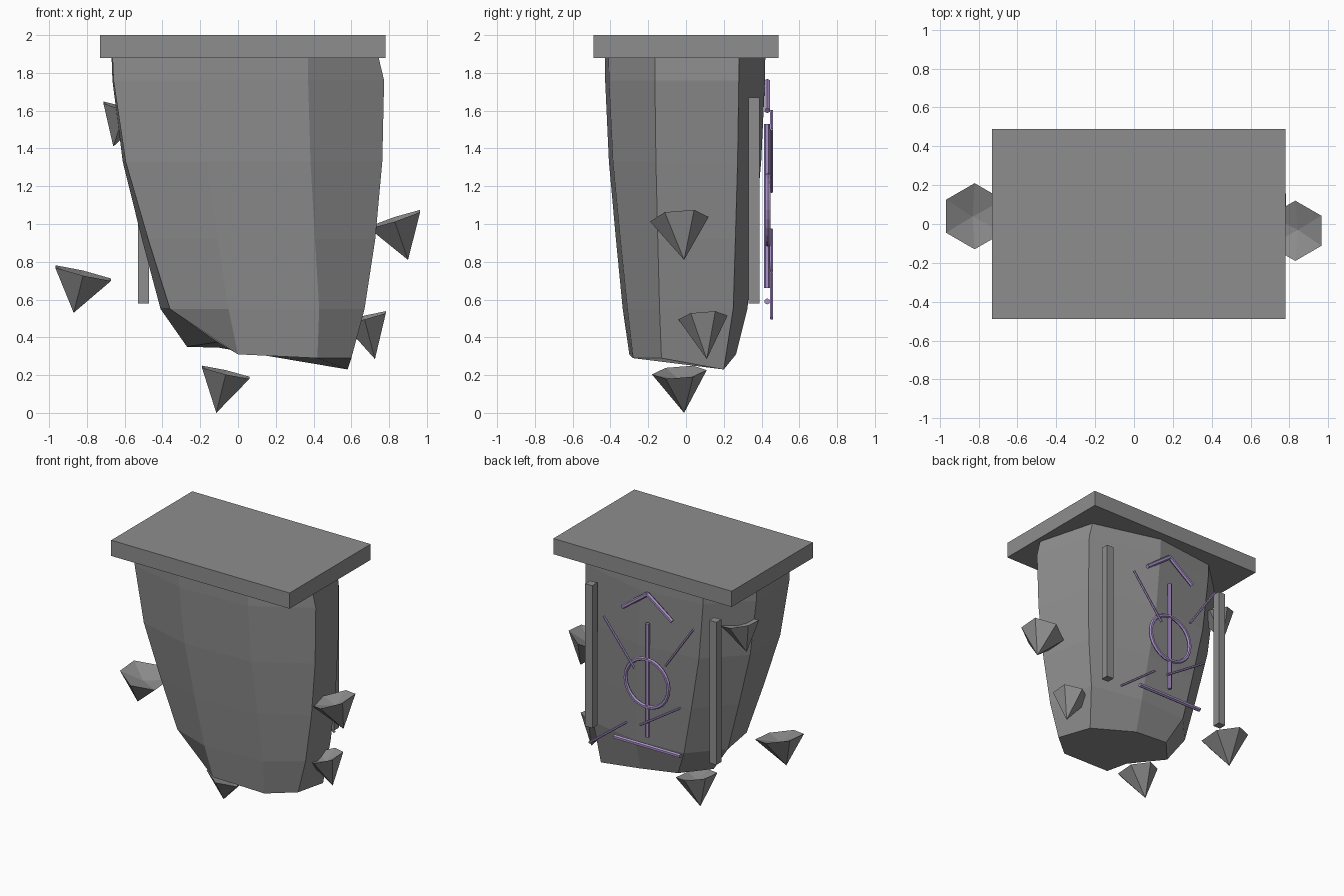
import bpy, bmesh, math
from mathutils import Vector, Matrix

if "Cube" in bpy.data.objects:
    bpy.data.objects.remove(bpy.data.objects["Cube"])


def material(name, rgb):
    m = bpy.data.materials.new(name)
    m.diffuse_color = (*rgb, 1)
    m.use_nodes = True
    m.node_tree.nodes["Principled BSDF"].inputs["Base Color"].default_value = m.diffuse_color
    return m


STONE = material("grey_stone", (0.27, 0.27, 0.27))
PURPLE = material("pale_purple", (0.40, 0.29, 0.58))


def finish(name, bm, mat):
    bmesh.ops.recalc_face_normals(bm, faces=bm.faces)
    me = bpy.data.meshes.new(name)
    bm.to_mesh(me)
    bm.free()
    me.materials.append(mat)
    ob = bpy.data.objects.new(name, me)
    bpy.context.collection.objects.link(ob)
    return ob


def box(name, lo, hi, mat):
    lo, hi = Vector(lo), Vector(hi)
    bm = bmesh.new()
    bmesh.ops.create_cube(bm, size=1, matrix=Matrix.Translation((lo + hi) / 2)
                          @ Matrix.Diagonal((*(hi - lo), 1)))
    return finish(name, bm, mat)


def rod(name, a, b, y, r):
    a, b = Vector((a[0], y, a[1])), Vector((b[0], y, b[1]))
    d = b - a
    bm = bmesh.new()
    bmesh.ops.create_cone(bm, cap_ends=True, segments=6, radius1=r, radius2=r,
                          depth=d.length, matrix=Matrix.Translation((a + b) / 2)
                          @ d.to_track_quat('Z', 'Y').to_matrix().to_4x4())
    return finish(name, bm, PURPLE)


# Flat slab on top
box("top_slab", (-0.73, -0.49, 1.88), (0.78, 0.49, 2.0), STONE)

# Tapering rock body: eight sides, blended from top outline to lower outline
top = [(.74, -.165), (.62, .28), (.10, .42), (-.40, .36),
       (-.67, .10), (-.665, -.31), (-.20, -.43), (.37, -.41)]
low = [(.67, -.14), (.61, .25), (.20, .325), (-.20, .31),
       (-.41, .08), (-.36, -.22), (-.05, -.335), (.43, -.31)]
tip = [(.60, -.13, .29), (.58, .20, .23), (.20, .265, .31), (-.10, .24, .345),
       (-.27, .05, .35), (-.11, -.22, .375), (0, -.30, .31), (.42, -.28, .29)]
bm = bmesh.new()
rings = []
for z, t, bulge in [(1.9, 0, 0), (1.76, .02, .035), (1.33, .23, .04),
                    (.92, .62, .03), (.55, 1, 0)]:
    rings.append([bm.verts.new((p[0] + (q[0] - p[0]) * t + (bulge if p[0] > .5 else 0),
                                p[1] + (q[1] - p[1]) * t, z))
                  for p, q in zip(top, low)])
rings.append([bm.verts.new(p) for p in tip])
for a, b in zip(rings, rings[1:]):
    for i in range(8):
        j = (i + 1) % 8
        bm.faces.new((a[i], a[j], b[j], b[i]))
bm.faces.new(rings[0])
bm.faces.new(rings[-1])
finish("rock_body", bm, STONE)

# Hanging six-sided shards: rim centre, radius, point, with a shallow hollow top
shards = [((-.82, .04, .74), .17, (-.87, .03, .53)),
          ((.83, -.035, 1.025), .155, (.90, -.01, .81)),
          ((.67, .09, .505), .13, (.725, .11, .285)),
          ((-.065, -.035, .215), .145, (-.115, -.01, 0)),
          ((-.60, .20, 1.61), .13, (-.66, .21, 1.41))]
for n, (c, r, p) in enumerate(shards):
    c, p = Vector(c), Vector(p)
    slope = (p.x - c.x) / (c.z - p.z)
    bm = bmesh.new()
    rim = []
    for k in range(6):
        a = math.radians(30 + 60 * k)
        x, y = r * math.cos(a), r * math.sin(a)
        rim.append(bm.verts.new(c + Vector((x, y, x * slope + y * .08))))
    point = bm.verts.new(p)
    hollow = bm.verts.new(c.lerp(p, 0.2))
    for k in range(6):
        bm.faces.new((rim[k], rim[k - 1], point))
        bm.faces.new((rim[k - 1], rim[k], hollow))
    finish(f"shard_{n + 1}", bm, STONE)

# Square bars on the back
for side, x in (("left", -.50), ("right", .55)):
    box(f"back_bar_{side}", (x - .03, .33, .58), (x + .03, .39, 1.67), STONE)

# Purple sign on the back: thick strokes, then thin strokes
thick = [((.235, 1.60), (.025, 1.755)), ((-.185, 1.60), (.025, 1.755)),
         ((.025, .66), (.025, 1.53)), ((-.255, .59), (.305, .59))]
thin = [((.38, 1.50), (.12, 1.17)), ((-.38, 1.60), (-.145, 1.26)),
        ((.50, .50), (.186, .74)), ((.07, .75), (-.27, .97))]
for n, (a, b) in enumerate(thick):
    rod(f"sign_stroke_{n + 1}", a, b, .43, .016)
for n, (a, b) in enumerate(thin):
    rod(f"sign_thin_stroke_{n + 1}", a, b, .453, .009)

# Ring of the sign
bpy.ops.mesh.primitive_torus_add(major_segments=24, minor_segments=6, major_radius=.182,
                                 minor_radius=.015, location=(.025, .435, 1.075),
                                 rotation=(math.pi / 2, 0, 0))
ring = bpy.context.object
ring.name = "sign_ring"
ring.data.materials.append(PURPLE)
